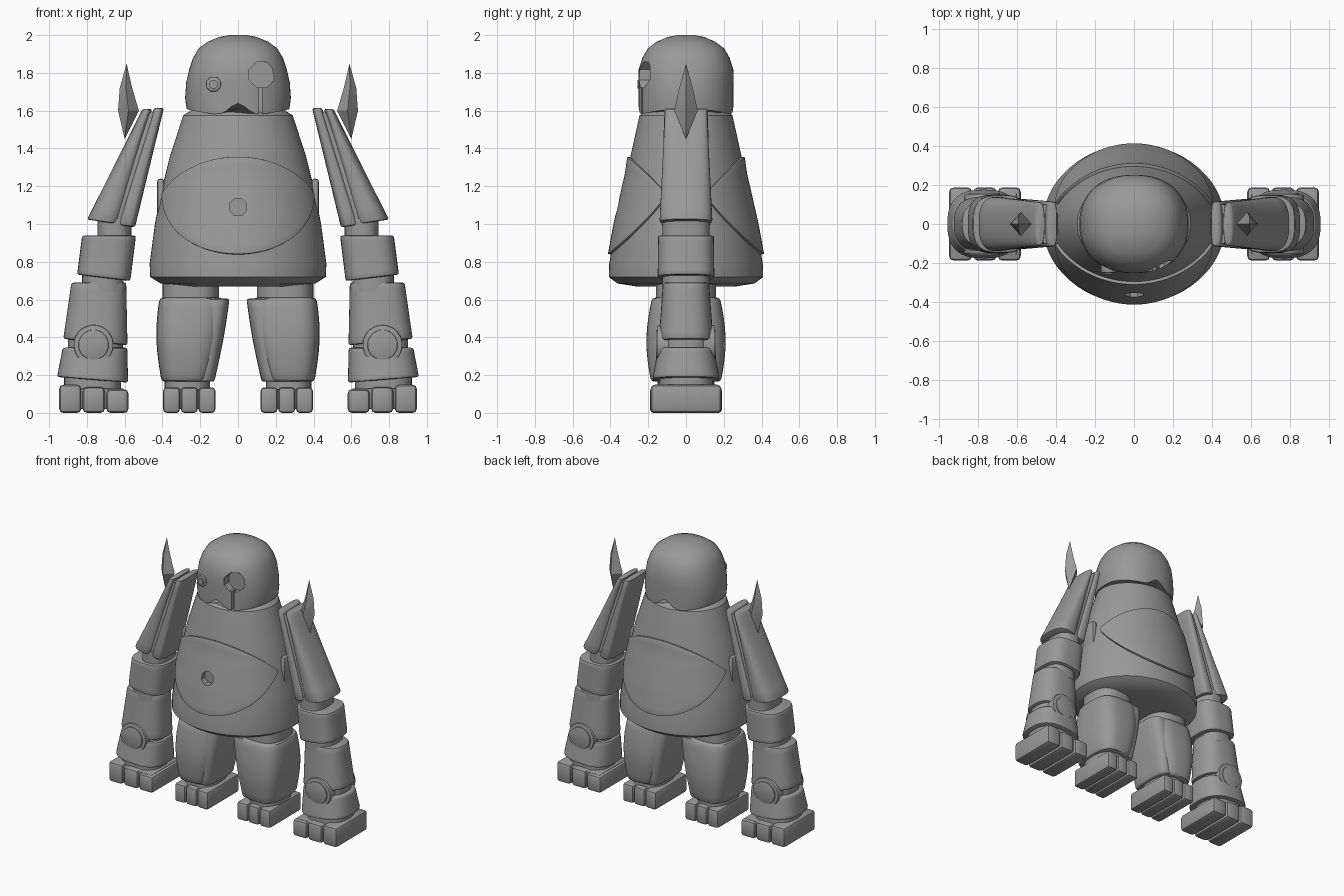
import bpy, bmesh, math
from mathutils import Matrix, Vector

if "Cube" in bpy.data.objects:
    bpy.data.objects.remove(bpy.data.objects["Cube"])

GREY = (0.32, 0.32, 0.32, 1)
STONE = bpy.data.materials.new("stone_grey")
STONE.use_nodes = True
STONE.diffuse_color = GREY
STONE.node_tree.nodes["Principled BSDF"].inputs["Base Color"].default_value = GREY


def finish(name, bm, mirror=False, bevel=0.0, solid=0.0, cutters=(), angle=38):
    """Turn a bmesh into a finished, shaded object."""
    bmesh.ops.recalc_face_normals(bm, faces=bm.faces)
    mesh = bpy.data.meshes.new(name)
    bm.to_mesh(mesh)
    bm.free()
    mesh.materials.append(STONE)
    ob = bpy.data.objects.new(name, mesh)
    bpy.context.collection.objects.link(ob)
    if solid:
        mod = ob.modifiers.new("thickness", 'SOLIDIFY')
        mod.thickness, mod.offset = solid, 0
    if bevel:
        mod = ob.modifiers.new("bevel", 'BEVEL')
        mod.width, mod.segments = bevel, 2
        mod.limit_method, mod.angle_limit = 'ANGLE', math.radians(40)
    for cutter in cutters:
        mod = ob.modifiers.new("cut", 'BOOLEAN')
        mod.operation, mod.object, mod.solver = 'DIFFERENCE', cutter, 'EXACT'
    if mirror:
        ob.modifiers.new("mirror", 'MIRROR')
    bpy.ops.object.select_all(action='DESELECT')
    ob.select_set(True)
    bpy.context.view_layer.objects.active = ob
    if ob.modifiers:
        bpy.ops.object.convert(target='MESH')
    bpy.ops.object.shade_smooth_by_angle(angle=math.radians(angle))
    return ob


def loft(sections, power=2.0, segs=48):
    """Stack superellipse rings (z, x0, x1, half depth, tilt) and cap the ends."""
    bm = bmesh.new()
    rings = []
    for z, x0, x1, depth, tilt in sections:
        mid, half, ring = (x0 + x1) / 2, (x1 - x0) / 2, []
        for i in range(segs):
            c, s = math.cos(math.tau * i / segs), math.sin(math.tau * i / segs)
            x = half * math.copysign(abs(c) ** (2 / power), c)
            y = depth * math.copysign(abs(s) ** (2 / power), s)
            ring.append(bm.verts.new((mid + x, y, z + tilt * x)))
        rings.append(ring)
    for a, b in zip(rings, rings[1:]):
        for i in range(segs):
            j = (i + 1) % segs
            bm.faces.new((a[i], a[j], b[j], b[i]))
    bm.faces.new(rings[0])
    bm.faces.new(rings[-1])
    return bm


def limb(name, bottom, top, power=2.6, bevel=0.012, tilt=0.0, bulge=0.0, steps=8):
    """Mirrored tapering limb part between two ends (z, x0, x1, half depth)."""
    rings = []
    for k in range(steps + 1):
        f = k / steps
        z, x0, x1, depth = (p + (q - p) * f for p, q in zip(bottom, top))
        swell = bulge * math.sin(math.pi * f)
        grow = swell * (x1 - x0) / 2
        rings.append((z, x0 - grow, x1 + grow, depth * (1 + swell), tilt * (1 - f)))
    finish(name, loft(rings, power), mirror=True, bevel=bevel)


def joint(name, x, z, half_width, depth=0.125, half_height=0.06):
    """Plain connecting core hidden between two limb parts."""
    end = (x - half_width, x + half_width, depth)
    limb(name, (z - half_height, *end), (z + half_height, *end), bevel=0, steps=1)


def box(x0, x1, depth, z0, z1):
    """Block centred on y = 0."""
    bm = bmesh.new()
    mid = Vector((x0 + x1, 0, z0 + z1)) / 2
    size = Matrix.Diagonal((x1 - x0, 2 * depth, z1 - z0, 1))
    bmesh.ops.create_cube(bm, size=1, matrix=Matrix.Translation(mid) @ size)
    return bm


def disc(x, z, radius, y0, y1, segs=8):
    """Cylinder lying along y."""
    bm = bmesh.new()
    turn = Matrix.Rotation(math.pi / 2, 4, 'X') @ Matrix.Rotation(math.pi / segs, 4, 'Z')
    bmesh.ops.create_cone(bm, cap_ends=True, segments=segs, radius1=radius, radius2=radius,
                          depth=y1 - y0, matrix=Matrix.Translation((x, (y0 + y1) / 2, z)) @ turn)
    return bm


# Cutters for the navel, the hollow eye and the slit below it
navel = finish("navel_cutter", disc(0, 1.09, 0.05, -0.6, -0.325))
socket = finish("eye_cutter", disc(0.125, 1.79, 0.072, -0.5, -0.19))
slit_mesh = box(0.112, 0.128, 0.15, 1.5, 1.74)
bmesh.ops.translate(slit_mesh, verts=slit_mesh.verts, vec=(0, -0.35, 0))
slit = finish("slit_cutter", slit_mesh)
for cutter in (navel, socket, slit):
    cutter.hide_render = True

# Body outline: (height, half width)
BODY = [(0.67, 0.30), (0.685, 0.41), (0.72, 0.465), (0.79, 0.468), (1.0, 0.44), (1.2, 0.40),
        (1.36, 0.36), (1.575, 0.29), (1.60, 0.25), (1.68, 0.22)]


def body_depth(z, width):
    return width * (0.8 + 0.15 * abs(z - 1.25))


def body_at(z):
    for (z0, a0), (z1, a1) in zip(BODY, BODY[1:]):
        if z <= z1:
            width = a0 + (a1 - a0) * (z - z0) / (z1 - z0)
            return width, body_depth(z, width)


finish("body", loft([(z, -a, a, body_depth(z, a), 0) for z, a in BODY], segs=64), cutters=[navel])


# Lens-shaped belly and back plates wrapped on the body
def lens_plate(name, side, cutters=(), cols=32, rows=12, raised=0.008):
    bm = bmesh.new()
    grid = []
    for i in range(cols + 1):
        u = (2 * i / cols - 1) * 0.99
        t = u * math.radians(73)
        low, high = 0.84 + 0.31 * u * u, 1.355 - 0.195 * u * u
        col = []
        for j in range(rows + 1):
            z = low + (high - low) * j / rows
            a, b = body_at(z)
            col.append(bm.verts.new(((a + raised) * math.sin(t), side * (b + raised) * math.cos(t), z)))
        grid.append(col)
    for p, q in zip(grid, grid[1:]):
        for j in range(rows):
            bm.faces.new((p[j], q[j], q[j + 1], p[j + 1]))
    finish(name, bm, solid=2 * raised, bevel=0.004, cutters=cutters)


lens_plate("belly_plate", -1, [navel])
lens_plate("back_plate", 1)
finish("side_lug", box(0.39, 0.428, 0.06, 1.05, 1.24), mirror=True, bevel=0.015)

# Head: domed helmet with a wavy lower rim
HEAD = [(1.575, 0.272), (1.64, 0.28), (1.74, 0.274), (1.82, 0.258), (1.88, 0.238),
        (1.93, 0.208), (1.965, 0.16), (1.99, 0.10), (2.0, 0.045)]
helmet = loft([(z, -a, a, min(0.97 * a, 0.252), 0) for z, a in HEAD], 2.25, 64)
for v in helmet.verts:
    rim = 0.065 * math.exp(-(v.co.x / 0.06) ** 2) + 0.035 * (v.co.x / 0.28) ** 2
    v.co.z += rim * max(0, min(1, (1.82 - v.co.z) / 0.24))
finish("head", helmet, cutters=[socket, slit])
finish("eye_ring", disc(-0.13, 1.74, 0.042, -0.25, -0.2), bevel=0.006)
finish("eye_pupil", disc(-0.13, 1.74, 0.024, -0.258, -0.2))
for cutter in (navel, socket, slit):
    bpy.data.objects.remove(cutter)

# Arms
limb("upper_arm_shell", (1.01, 0.615, 0.80, 0.14), (1.61, 0.455, 0.505, 0.11), tilt=0.15)
limb("upper_arm_inner", (0.99, 0.545, 0.645, 0.13), (1.615, 0.392, 0.445, 0.115), 3.5, tilt=0.15)
limb("upper_arm_core", (1.01, 0.58, 0.72, 0.12), (1.59, 0.42, 0.48, 0.10), bevel=0)
joint("elbow_joint", 0.655, 0.97, 0.09)
limb("elbow_guard", (0.715, 0.57, 0.852, 0.15), (0.94, 0.54, 0.825, 0.148), 3, tilt=0.12)
joint("forearm_joint", 0.715, 0.70, 0.11)
limb("forearm", (0.375, 0.585, 0.925, 0.145), (0.69, 0.592, 0.882, 0.122), tilt=0.1)
joint("forearm_core", 0.755, 0.36, 0.145)
limb("wrist_cuff", (0.175, 0.582, 0.958, 0.178), (0.345, 0.586, 0.928, 0.148), tilt=0.08)
joint("wrist_joint", 0.77, 0.15, 0.15, 0.14)

# Round badges through the forearms, showing front and back
finish("badge_rim", disc(0.765, 0.36, 0.105, -0.152, 0.152, 32), mirror=True, bevel=0.006)
finish("badge_centre", disc(0.765, 0.36, 0.08, -0.16, 0.16, 32), mirror=True, bevel=0.006)

# Legs
joint("hip_joint", 0.25, 0.63, 0.15, 0.16, 0.07)
limb("shin_outer", (0.165, 0.15, 0.405, 0.185), (0.61, 0.08, 0.415, 0.18), 3.2, 0.018, bulge=0.15)
limb("shin_inner", (0.165, 0.125, 0.26, 0.165), (0.605, 0.045, 0.25, 0.17), 3.5, bulge=0.08)
joint("ankle_joint", 0.268, 0.15, 0.12, 0.15)

# Blocky hands and feet, each a core with three bars
finish("palm", box(0.60, 0.93, 0.165, 0.02, 0.13), mirror=True, bevel=0.012)
finish("foot_core", box(0.135, 0.385, 0.165, 0.02, 0.125), mirror=True, bevel=0.01)
for i in range(3):
    x = 0.58 + 0.125 * i
    finish(f"finger_{i + 1}", box(x, x + 0.117, 0.187, 0, 0.125 + 0.012 * i), mirror=True, bevel=0.022)
    x = 0.12 + 0.094 * i
    finish(f"toe_{i + 1}", box(x, x + 0.088, 0.19, 0, 0.135), mirror=True, bevel=0.018)


# Faceted shoulder spikes: two diamond rings between a tip and a base point
spike = bmesh.new()
tip, base = spike.verts.new((0.59, 0, 1.85)), spike.verts.new((0.60, 0, 1.45))
rings = [[spike.verts.new((x + w * math.cos(k * math.pi / 2), d * math.sin(k * math.pi / 2), z))
          for k in range(4)] for x, w, d, z in ((0.58, 0.055, 0.062, 1.6), (0.593, 0.033, 0.036, 1.72))]
for i in range(4):
    j = (i + 1) % 4
    spike.faces.new((base, rings[0][i], rings[0][j]))
    spike.faces.new((rings[0][i], rings[0][j], rings[1][j], rings[1][i]))
    spike.faces.new((rings[1][i], rings[1][j], tip))
finish("shoulder_spike", spike, mirror=True, angle=15)
